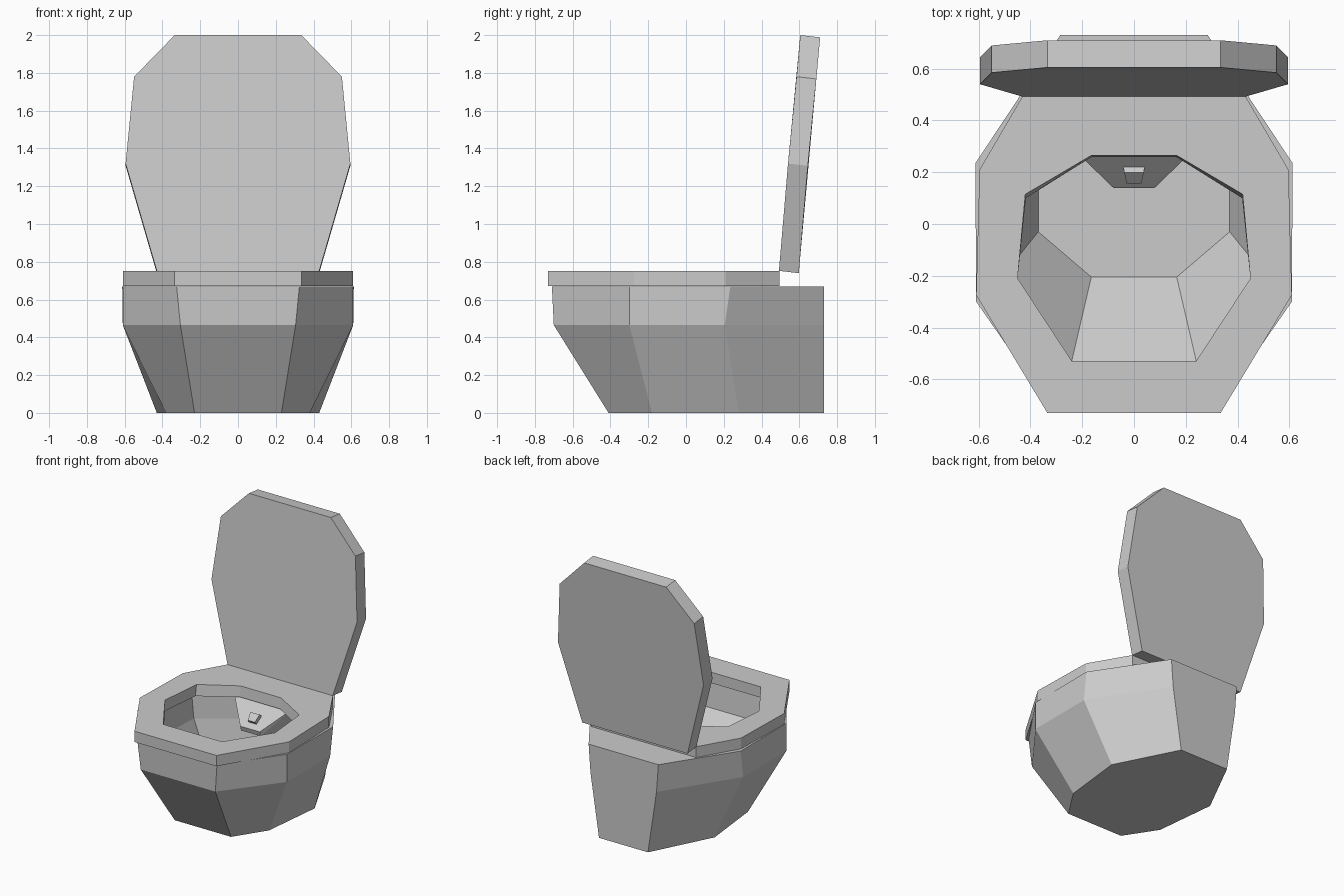
import bpy, bmesh
from math import radians
from mathutils import Vector

if "Cube" in bpy.data.objects:
    bpy.data.objects.remove(bpy.data.objects["Cube"])


def ring(half, z=None):
    """Mirror a half outline (x > 0) into a full closed ring."""
    pts = [Vector((p[0], p[1], p[2] if z is None else z)) for p in half]
    return pts + [Vector((-p.x, p.y, p.z)) for p in reversed(pts)]


def finish(name, bm):
    bmesh.ops.recalc_face_normals(bm, faces=bm.faces)
    me = bpy.data.meshes.new(name)
    bm.to_mesh(me)
    bm.free()
    ob = bpy.data.objects.new(name, me)
    bpy.context.collection.objects.link(ob)
    return ob


def loft(name, rings, closed=False):
    """Bridge consecutive rings; cap both ends, or join last to first."""
    bm = bmesh.new()
    vs = [[bm.verts.new(p) for p in r] for r in rings]
    n = len(vs[0])
    pairs = list(zip(vs, vs[1:])) + ([(vs[-1], vs[0])] if closed else [])
    for a, b in pairs:
        for i in range(n):
            j = (i + 1) % n
            bm.faces.new((a[i], a[j], b[j], b[i]))
    if not closed:
        bm.faces.new(vs[0])
        bm.faces.new(vs[-1])
    return finish(name, bm)


# Bowl: outer wall up to the rim, then the inner wall down to the floor
loft("bowl", [
    ring([(.23, -.41), (.38, -.18), (.43, .28), (.2, .73)], 0),
    ring([(.305, -.70), (.61, -.30), (.61, .205), (.27, .73)], .465),
    ring([(.325, -.71), (.61, -.30), (.613, .235), (.285, .73)], .67),
    ring([(.27, -.59), (.51, -.24), (.50, .17), (.20, .37)], .67),
    ring([(.25, -.57), (.49, -.18), (.48, .17), (.20, .36)], .465),
    ring([(.165, -.205), (.37, -.03), (.37, .18), (.17, .30)], .15),
])

# Seat ring
outer = [(.335, -.73), (.61, -.275), (.597, .21), (.43, .495)]
loft("seat", [
    ring(outer, .672),
    ring(outer, .752),
    ring([(.24, -.53), (.45, -.21), (.42, .115), (.165, .265)], .752),
    ring([(.24, -.53), (.45, -.21), (.418, .10), (.165, .258)], .672),
], closed=True)

# Raised lid, leaning back slightly
lid = ring([(.43, .492, .752), (.595, .54, 1.32), (.55, .585, 1.78), (.335, .605, 2.0)])
loft("lid", [lid, [p + Vector((0, .105, -.012)) for p in lid]])

# Sloping block on the inner back wall
bm = bmesh.new()
for p in ring([(.08, .14, .525), (.23, .285, .668), (.23, .37, .668),
               (.08, .15, .49), (.18, .33, .42)]):
    bm.verts.new(p)
bmesh.ops.convex_hull(bm, input=bm.verts)
bmesh.ops.dissolve_limit(bm, angle_limit=.02, verts=bm.verts, edges=bm.edges)
finish("inner_block", bm)

# Small tapered button on the block
button = loft("button", [
    ring([(.032, -.035), (.042, .035)], -.01),
    ring([(.028, -.03), (.038, .03)], .025),
])
button.location = (0, .195, .58)
button.rotation_euler.x = radians(45)
